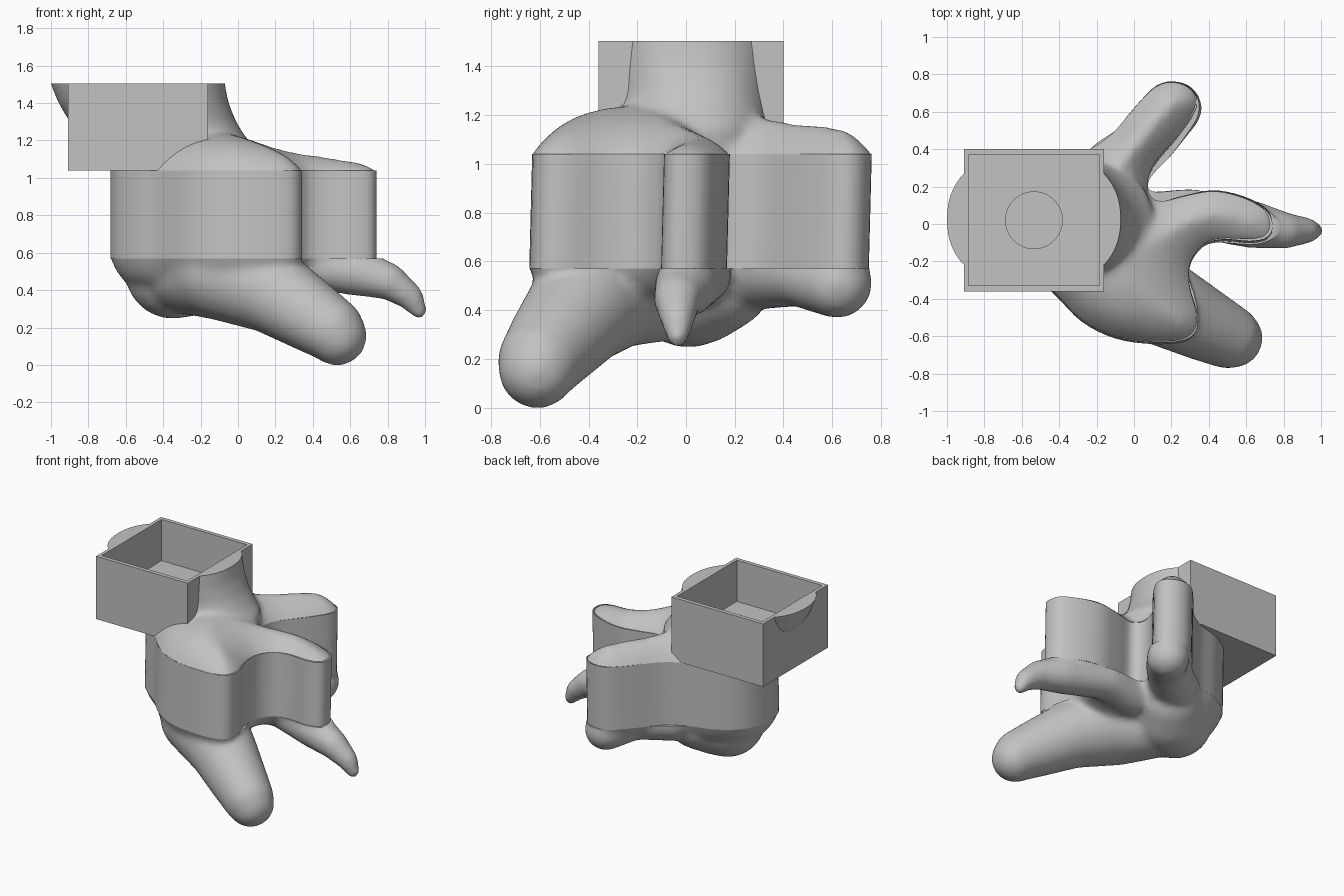
import bpy, bmesh, math
from mathutils import Vector

if "Cube" in bpy.data.objects:
    bpy.data.objects.remove(bpy.data.objects["Cube"], do_unlink=True)

BAND_LOW, BAND_TOP, RIM, FLOOR = 0.57, 1.04, 1.505, 1.2
SHEAR = 0.012                       # the band leans slightly forward at its foot

grey = bpy.data.materials.new("warm_grey")
grey.use_nodes = True
grey.diffuse_color = (0.54, 0.54, 0.54, 1)
grey.node_tree.nodes["Principled BSDF"].inputs["Base Color"].default_value = grey.diffuse_color


def add_object(name, bm):
    bmesh.ops.recalc_face_normals(bm, faces=bm.faces)
    mesh = bpy.data.meshes.new(name)
    bm.to_mesh(mesh)
    bm.free()
    mesh.materials.append(grey)
    obj = bpy.data.objects.new(name, mesh)
    bpy.context.collection.objects.link(obj)
    return obj


def bake(obj):
    graph = bpy.context.evaluated_depsgraph_get()
    mesh = bpy.data.meshes.new_from_object(obj.evaluated_get(graph))
    obj.modifiers.clear()
    obj.data = mesh


def cuboid(name, low, high):
    bm = bmesh.new()
    bmesh.ops.create_cube(bm, size=1)
    for v in bm.verts:
        v.co = Vector([(a + b) / 2 + c * (b - a) for a, b, c in zip(low, high, v.co)])
    return add_object(name, bm)


def boolean(obj, cutter, operation):
    cutter.hide_render = True
    mod = obj.modifiers.new("cut", 'BOOLEAN')
    mod.operation, mod.solver, mod.object = operation, 'EXACT', cutter
    bake(obj)
    bpy.data.objects.remove(cutter, do_unlink=True)


def smooth(obj, degrees):
    bpy.ops.object.select_all(action='DESELECT')
    obj.select_set(True)
    bpy.context.view_layer.objects.active = obj
    bpy.ops.object.shade_smooth_by_angle(angle=math.radians(degrees))


# Three-armed outline of the band, in hundredths
KEYS = [(-43, -36), (-28, -51), (-10, -60), (10, -63), (26, -62), (33, -57), (34, -48),
        (30, -34), (30, -21), (37, -11), (48, -8), (62, -9), (71, -7), (74, -1), (71, 8),
        (58, 15), (42, 18), (26, 15), (13, 12), (7, 18), (10, 31), (23, 47), (33, 62),
        (32, 71), (23, 76), (12, 74), (0, 62), (-12, 48), (-26, 39), (-45, 33), (-61, 21),
        (-68, 3), (-65, -14), (-56, -26)]


def outline(steps=4):
    pts = [Vector(k) / 100 for k in KEYS]
    path = []
    for i, b in enumerate(pts):
        a, c, d = pts[i - 1], pts[(i + 1) % len(pts)], pts[(i + 2) % len(pts)]
        for s in range(steps):
            t = s / steps
            path.append(b + (c - a) * t / 2 + (a * 2 - b * 5 + c * 4 - d) * t ** 2 / 2
                        + (b * 3 - a - c * 3 + d) * t ** 3 / 2)
    return path


PATH = outline()


def inset_distance(p):
    """Distance to the outline, positive inside."""
    best, inside = 9.0, False
    for i, b in enumerate(PATH):
        a = PATH[i - 1]
        ab = b - a
        t = max(0, min(1, (p - a).dot(ab) / ab.length_squared))
        best = min(best, (p - a - ab * t).length_squared)
        if (a.y > p.y) != (b.y > p.y) and p.x < a.x + ab.x * (p.y - a.y) / ab.y:
            inside = not inside
    return math.sqrt(best) * (1 if inside else -1)


def pillow(bm, base, height, reach, side, shift):
    """Swollen slab that crosses the base plane on the outline and sinks towards +x."""
    made = bmesh.ops.create_grid(bm, x_segments=72, y_segments=72, size=0.9)["verts"]
    for v in made:
        d = inset_distance(v.co.xy)
        if d > 0:
            rise = height * (1 - math.exp(-d / reach)) * (1 - 0.9 * max(0, v.co.x + 0.05))
        else:
            rise = max(d * height / reach, -0.15)
        v.co.z = base + side * rise
        v.co.y -= shift
    faces = list({f for v in made for f in v.link_faces})
    extruded = bmesh.ops.extrude_face_region(bm, geom=faces, use_keep_orig=True)["geom"]
    for v in extruded:
        if isinstance(v, bmesh.types.BMVert):
            v.co.z = base - side * 0.25


def limb(bm, *stations):
    """Run of overlapping balls: each station is x, y, z, radius."""
    for a, b in zip(stations, stations[1:]):
        a, b = Vector(a), Vector(b)
        for i in range(9):
            x, y, z, r = a.lerp(b, i / 8)
            ball = bmesh.ops.create_icosphere(bm, subdivisions=3, radius=r)["verts"]
            bmesh.ops.translate(bm, verts=ball, vec=(x, y, z))


def loft(bm, rings, sides=48):
    """Each ring is z, left, right, centre y, half depth."""
    loops = []
    for z, left, right, cy, depth in rings:
        loop = []
        for i in range(sides):
            c, s = math.cos(math.tau * i / sides), math.sin(math.tau * i / sides)
            k = (abs(c) ** 2.3 + abs(s) ** 2.3) ** (-1 / 2.3)
            loop.append(bm.verts.new(((left + right) / 2 + k * c * (right - left) / 2,
                                      cy + k * s * depth, z)))
        loops.append(loop)
    for low, high in zip(loops, loops[1:]):
        for i in range(sides):
            bm.faces.new((low[i - 1], low[i], high[i], high[i - 1]))
    bm.faces.new(loops[0])
    bm.faces.new(loops[-1])


def melt(name, bm, low, high):
    """Fuse the pieces into one soft skin, then trim it between two heights."""
    obj = add_object(name, bm)
    mod = obj.modifiers.new("fuse", 'REMESH')
    mod.mode, mod.voxel_size = 'VOXEL', 0.018
    mod = obj.modifiers.new("soften", 'SMOOTH')
    mod.factor, mod.iterations = 0.5, 16
    bake(obj)
    boolean(obj, cuboid("trim", (-2, -2, low), (2, 2, high)), 'INTERSECT')
    return obj


# Straight-walled band
bm = bmesh.new()
rows = [[bm.verts.new((p.x, p.y - s, z)) for p in PATH]
        for z, s in ((BAND_LOW, SHEAR), (BAND_TOP, 0))]
for i in range(len(PATH)):
    bm.faces.new((rows[0][i - 1], rows[0][i], rows[1][i], rows[1][i - 1]))
smooth(add_object("middle_band", bm), 40)

# Underside: belly, big front limb, thin side limb, short back limb
bm = bmesh.new()
pillow(bm, BAND_LOW, 0.18, 0.065, -1, SHEAR)
limb(bm, (-0.35, 0.01, 0.5, 0.255), (-0.28, 0.04, 0.51, 0.255), (-0.2, 0.14, 0.53, 0.22))
limb(bm, (-0.33, -0.04, 0.51, 0.23), (-0.1, -0.3, 0.51, 0.27), (0.17, -0.43, 0.4, 0.23),
     (0.36, -0.53, 0.28, 0.2), (0.5, -0.6, 0.19, 0.175), (0.53, -0.61, 0.155, 0.16))
limb(bm, (0.05, 0.03, 0.54, 0.14), (0.3, 0.06, 0.55, 0.13), (0.62, 0.0, 0.5, 0.13),
     (0.8, -0.035, 0.45, 0.1), (0.92, -0.035, 0.365, 0.072), (0.967, -0.035, 0.29, 0.046))
limb(bm, (-0.1, 0.3, 0.57, 0.17), (0.1, 0.46, 0.555, 0.14), (0.22, 0.62, 0.51, 0.145))
smooth(melt("lower_body", bm, -1, BAND_LOW), 50)

# Upper side: swollen arms running into the leaning neck
bm = bmesh.new()
pillow(bm, BAND_TOP, 0.21, 0.12, 1, 0)
loft(bm, [(0.95, -0.6, 0.1, 0, 0.3), (1.15, -0.74, 0.1, 0.02, 0.32),
          (1.22, -0.81, 0.04, 0.03, 0.32), (1.3, -0.9, -0.01, 0.03, 0.33),
          (1.4, -0.96, -0.05, 0.025, 0.355), (1.5, -1.0, -0.07, 0.025, 0.37),
          (1.65, -1.04, -0.09, 0.025, 0.37)])
upper = melt("upper_body", bm, BAND_TOP, RIM)
boolean(upper, cuboid("seat", (-0.907, -0.357, FLOOR - 0.1), (-0.163, 0.397, 2)), 'DIFFERENCE')
smooth(upper, 50)

# Open box set into the neck, with a round recess in its floor
box = cuboid("socket_box", (-0.91, -0.36, BAND_TOP), (-0.16, 0.4, RIM))
boolean(box, cuboid("cavity", (-0.885, -0.33, FLOOR), (-0.185, 0.37, 2)), 'DIFFERENCE')
bm = bmesh.new()
drill = bmesh.ops.create_cone(bm, cap_ends=True, segments=48, radius1=0.152,
                              radius2=0.152, depth=0.2)["verts"]
bmesh.ops.translate(bm, verts=drill, vec=(-0.535, 0.02, FLOOR + 0.02))
boolean(box, add_object("drill", bm), 'DIFFERENCE')
